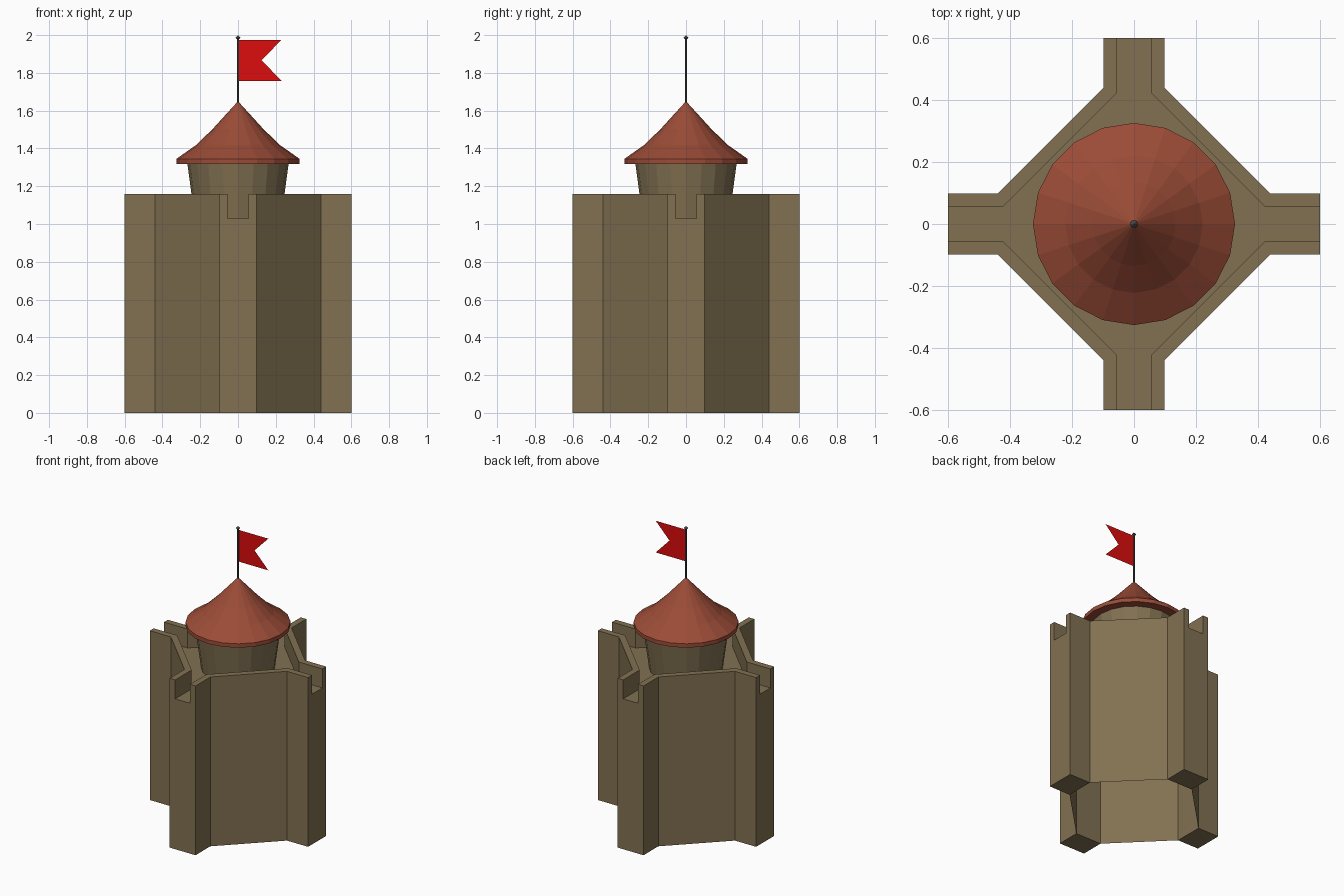
import bpy, bmesh, math

if "Cube" in bpy.data.objects:
    bpy.data.objects.remove(bpy.data.objects["Cube"])

TOP, FLOOR = 1.16, 1.03      # parapet top and walkway floor heights
SIDES = 20


def material(name, color):
    m = bpy.data.materials.new(name)
    m.diffuse_color = (*color, 1)
    m.use_nodes = True
    m.node_tree.nodes["Principled BSDF"].inputs["Base Color"].default_value = m.diffuse_color
    return m


STONE = material("tan stone", (0.223, 0.165, 0.084))
TILE = material("red roof tile", (0.33, 0.072, 0.038))
METAL = material("dark metal", (0.06, 0.062, 0.06))
CLOTH = material("red cloth", (0.72, 0.004, 0.004))


def make_object(name, faces, mat):
    """Build a mesh object from a list of polygons given as point lists."""
    bm = bmesh.new()
    for pts in faces:
        bm.faces.new([bm.verts.new(p) for p in pts])
    bmesh.ops.remove_doubles(bm, verts=bm.verts, dist=1e-5)
    mesh = bpy.data.meshes.new(name)
    bm.to_mesh(mesh)
    bm.free()
    mesh.materials.append(mat)
    obj = bpy.data.objects.new(name, mesh)
    bpy.context.collection.objects.link(obj)
    return obj


def lathe(name, profile, mat, sides=SIDES):
    """Revolve a bottom-to-top (radius, z) profile around the z axis."""
    def ring_pt(r, z, i):
        a = 2 * math.pi * i / sides
        return (r * math.cos(a), r * math.sin(a), z)
    faces = []
    for (r0, z0), (r1, z1) in zip(profile, profile[1:]):
        for i in range(sides):
            quad = []
            if r0 > 0:
                quad += [ring_pt(r0, z0, i), ring_pt(r0, z0, i + 1)]
            else:
                quad += [(0, 0, z0)]
            if r1 > 0:
                quad += [ring_pt(r1, z1, i + 1), ring_pt(r1, z1, i)]
            else:
                quad += [(0, 0, z1)]
            faces.append(quad)
    return make_object(name, faces, mat)


def turn(p, k):
    """Rotate a point by k quarter turns around z."""
    x, y = p[0], p[1]
    for _ in range(k):
        x, y = -y, x
    return (x, y, *p[2:])


def at(p, z):
    return (p[0], p[1], z)


# Keep: octagonal shell open below, with four notched buttress arms
outer_q = [(0.6, -0.098), (0.6, 0.098), (0.44, 0.098), (0.098, 0.44)]
inner_q = [(0.6, -0.056), (0.6, 0.056), (0.422, 0.056), (0.056, 0.422)]
outer = [turn(p, k) for k in range(4) for p in outer_q]
inner = [turn(p, k) for k in range(4) for p in inner_q]
faces = [[at(p, FLOOR) for p in inner]]                       # walkway floor
for i in range(16):
    a, b = outer[i], outer[(i + 1) % 16]
    c, d = inner[i], inner[(i + 1) % 16]
    if i % 4 == 0:
        # arm end with its notch, arm underside, and wall closing the arm root
        faces.append([at(a, 0), at(b, 0), at(b, TOP), at(d, TOP),
                      at(d, FLOOR), at(c, FLOOR), at(c, TOP), at(a, TOP)])
        e, f = outer[i + 2], outer[i - 1]
        faces.append([at(a, 0), at(f, 0), at(e, 0), at(b, 0)])
        faces.append([at(e, 0), at(f, 0), at(f, FLOOR), at(e, FLOOR)])
    else:
        faces.append([at(a, 0), at(b, 0), at(b, TOP), at(a, TOP)])
        faces.append([at(a, TOP), at(b, TOP), at(d, TOP), at(c, TOP)])
        faces.append([at(d, FLOOR), at(c, FLOOR), at(c, TOP), at(d, TOP)])
make_object("keep_walls", faces, STONE)

# Turret drum flaring towards the roof
lathe("turret_drum", [(0.229, FLOOR), (0.268, 1.32)], STONE)

# Bell-shaped roof with a short vertical eave
lathe("turret_roof", [(0.262, 1.318), (0.326, 1.318), (0.326, 1.345),
                      (0.222, 1.418), (0.135, 1.502), (0, 1.65)], TILE)

# Flag pole and pointed finial
lathe("flag_pole", [(0.006, 1.63), (0.006, 1.98)], METAL, 8)
lathe("pole_finial", [(0, 1.972), (0.013, 1.986), (0, 2.0)], METAL, 8)

# Swallowtail flag
make_object("flag", [[(0, 0, 1.758), (0.23, 0, 1.758), (0.125, 0, 1.867),
                      (0.23, 0, 1.975), (0, 0, 1.975)]], CLOTH)
